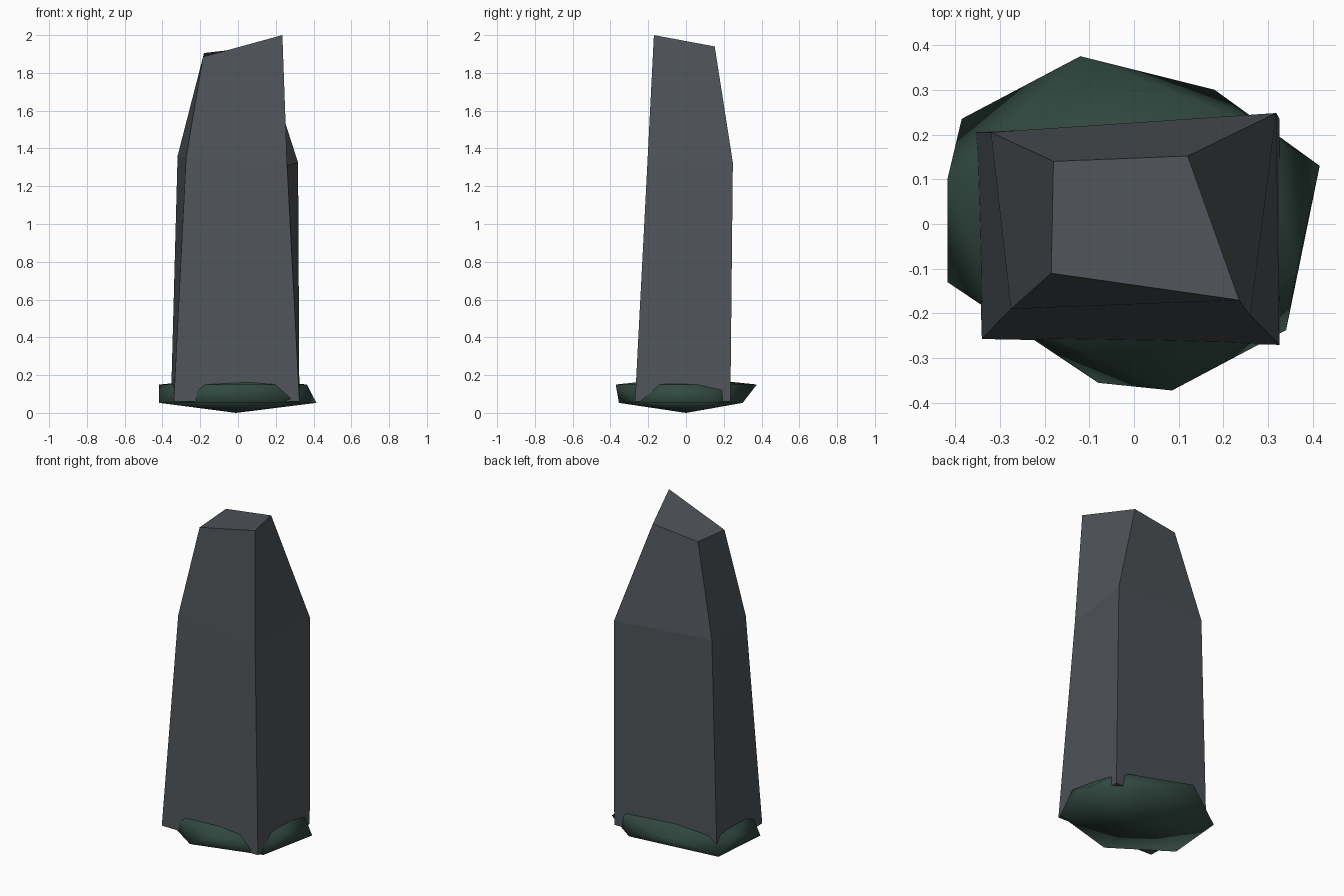
import bpy, bmesh

if "Cube" in bpy.data.objects:
    bpy.data.objects.remove(bpy.data.objects["Cube"])


def material(name, rgb):
    m = bpy.data.materials.new(name)
    m.diffuse_color = (*rgb, 1)
    m.use_nodes = True
    m.node_tree.nodes["Principled BSDF"].inputs["Base Color"].default_value = m.diffuse_color
    return m


def finish(name, bm, mat, smooth):
    bmesh.ops.recalc_face_normals(bm, faces=bm.faces)
    for f in bm.faces:
        f.smooth = smooth
    mesh = bpy.data.meshes.new(name)
    bm.to_mesh(mesh)
    bm.free()
    mesh.materials.append(mat)
    ob = bpy.data.objects.new(name, mesh)
    bpy.context.collection.objects.link(ob)
    return ob


stone_grey = material("stone grey", (0.078, 0.088, 0.099))
moss_green = material("moss green", (0.031, 0.066, 0.053))

# Standing stone: three irregular four-cornered rings, capped
rings = [
    [(-.34, -.257, .06), (.325, -.27, .06), (.325, .235, .06), (-.355, .205, .06)],
    [(-.275, -.19, 1.35), (.26, -.205, 1.31), (.318, .248, 1.325), (-.32, .205, 1.36)],
    [(-.185, -.11, 1.885), (.235, -.17, 2.0), (.12, .152, 1.94), (-.18, .14, 1.905)],
]
bm = bmesh.new()
loops = [[bm.verts.new(p) for p in r] for r in rings]
for a, b in zip(loops, loops[1:]):
    for i in range(4):
        j = (i + 1) % 4
        bm.faces.new((a[i], a[j], b[j], b[i]))
bm.faces.new(loops[0][::-1])
bm.faces.new(loops[-1])
finish("standing_stone", bm, stone_grey, False)

# Mossy base: two staggered rims of six points between a low and a high centre
lower = [(.415, .13), (.18, .30), (-.385, .235), (-.417, -.13), (-.08, -.355), (.34, -.237)]
upper = [(.285, .215), (-.12, .375), (-.417, .10), (-.30, -.20), (.085, -.372), (.365, -.10)]
bm = bmesh.new()
lo = [bm.verts.new((x, y, .053)) for x, y in lower]
up = [bm.verts.new((x, y, .15)) for x, y in upper]
bottom = bm.verts.new((-.01, 0, 0))
top = bm.verts.new((0, 0, .19))
for i in range(6):
    j = (i + 1) % 6
    bm.faces.new((bottom, lo[j], lo[i]))
    bm.faces.new((lo[i], lo[j], up[i]))
    bm.faces.new((up[i], lo[j], up[j]))
    bm.faces.new((top, up[i], up[j]))
finish("mossy_base", bm, moss_green, True)
